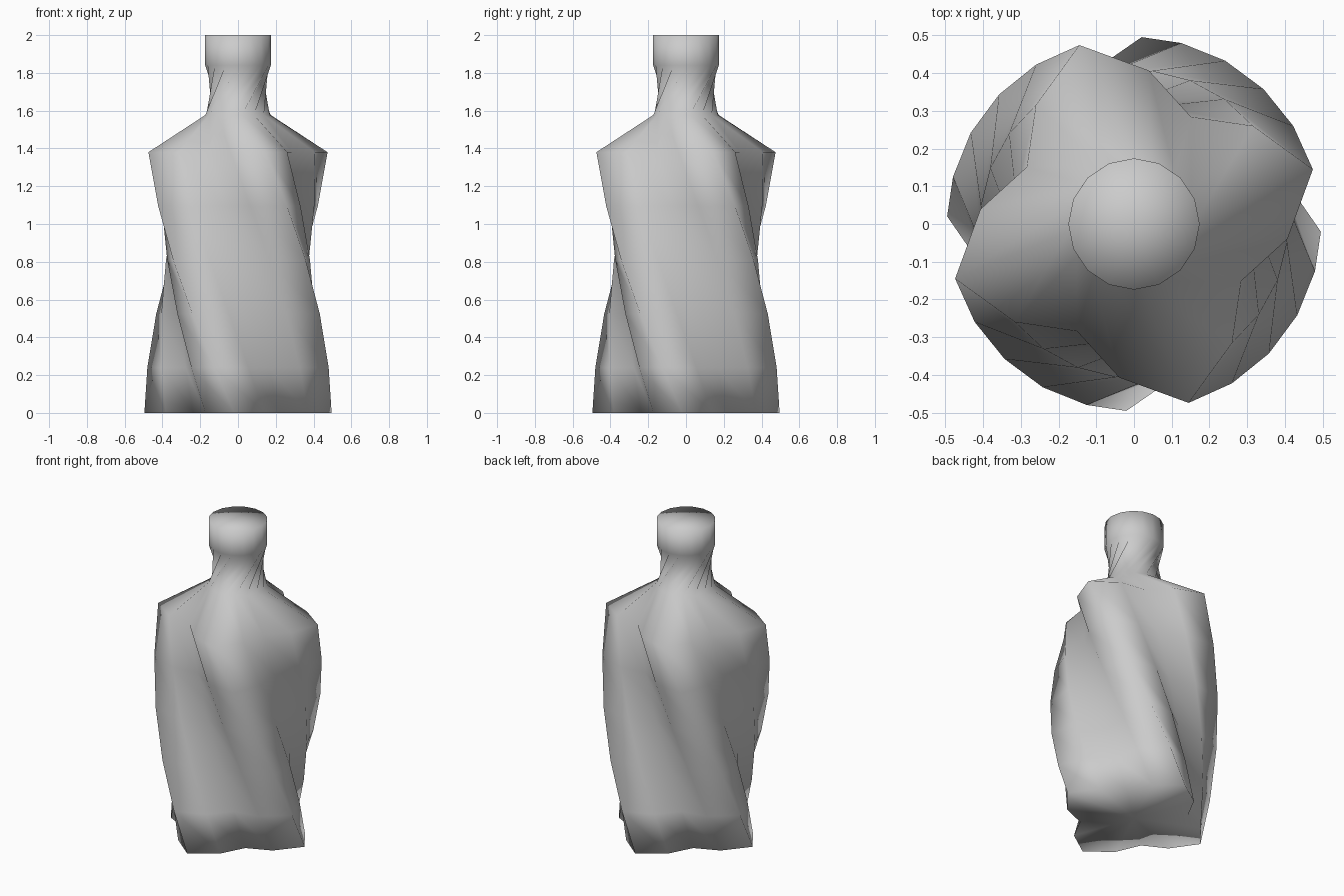
import bpy, bmesh, math

cube = bpy.data.objects.get("Cube")
if cube:
    bpy.data.objects.remove(cube, do_unlink=True)

SIDES = 16
TWIST = math.radians(-51.2)   # twist per unit of height

# Rings: height, mean radius, lobe depth, twisted or not
RINGS = [(z, 0.409, 0.087, True) for z in (0, 0.24, 0.525, 0.81, 1.095, 1.38)]
RINGS += [(1.577, 0.174, 0, True), (1.84, 0.174, 0, False), (2, 0.174, 0, False)]


def add_ring(bm, z, radius, depth, twisted):
    turn = TWIST * (z + 0.046) if twisted else 0
    ring = []
    for i in range(SIDES):
        a = math.tau * i / SIDES
        r = radius + depth * math.cos(4 * a)
        ring.append(bm.verts.new((r * math.cos(a + turn), r * math.sin(a + turn), z)))
    return ring


def add_cap(bm, ring, z):
    centre = bm.verts.new((0, 0, z))
    for i in range(SIDES):
        bm.faces.new((ring[i - 1], ring[i], centre))


def make_material(name, colour):
    mat = bpy.data.materials.new(name)
    mat.use_nodes = True
    mat.diffuse_color = colour
    mat.node_tree.nodes["Principled BSDF"].inputs["Base Color"].default_value = colour
    return mat


# Four-lobed twisted bottle with a round neck
bm = bmesh.new()
rings = [add_ring(bm, *spec) for spec in RINGS]
for low, high in zip(rings, rings[1:]):
    for i in range(SIDES):
        j = (i + 1) % SIDES
        bm.faces.new((low[i], low[j], high[i]))
        bm.faces.new((low[j], high[j], high[i]))

# Flat bottom and flat mouth
add_cap(bm, rings[0], RINGS[0][0])
add_cap(bm, rings[-1], RINGS[-1][0])

bmesh.ops.recalc_face_normals(bm, faces=bm.faces)
for face in bm.faces:
    face.smooth = True

mesh = bpy.data.meshes.new("twisted_bottle")
bm.to_mesh(mesh)
bm.free()
mesh.materials.append(make_material("light grey", (0.6, 0.6, 0.6, 1)))
bottle = bpy.data.objects.new("twisted_bottle", mesh)
bpy.context.collection.objects.link(bottle)
